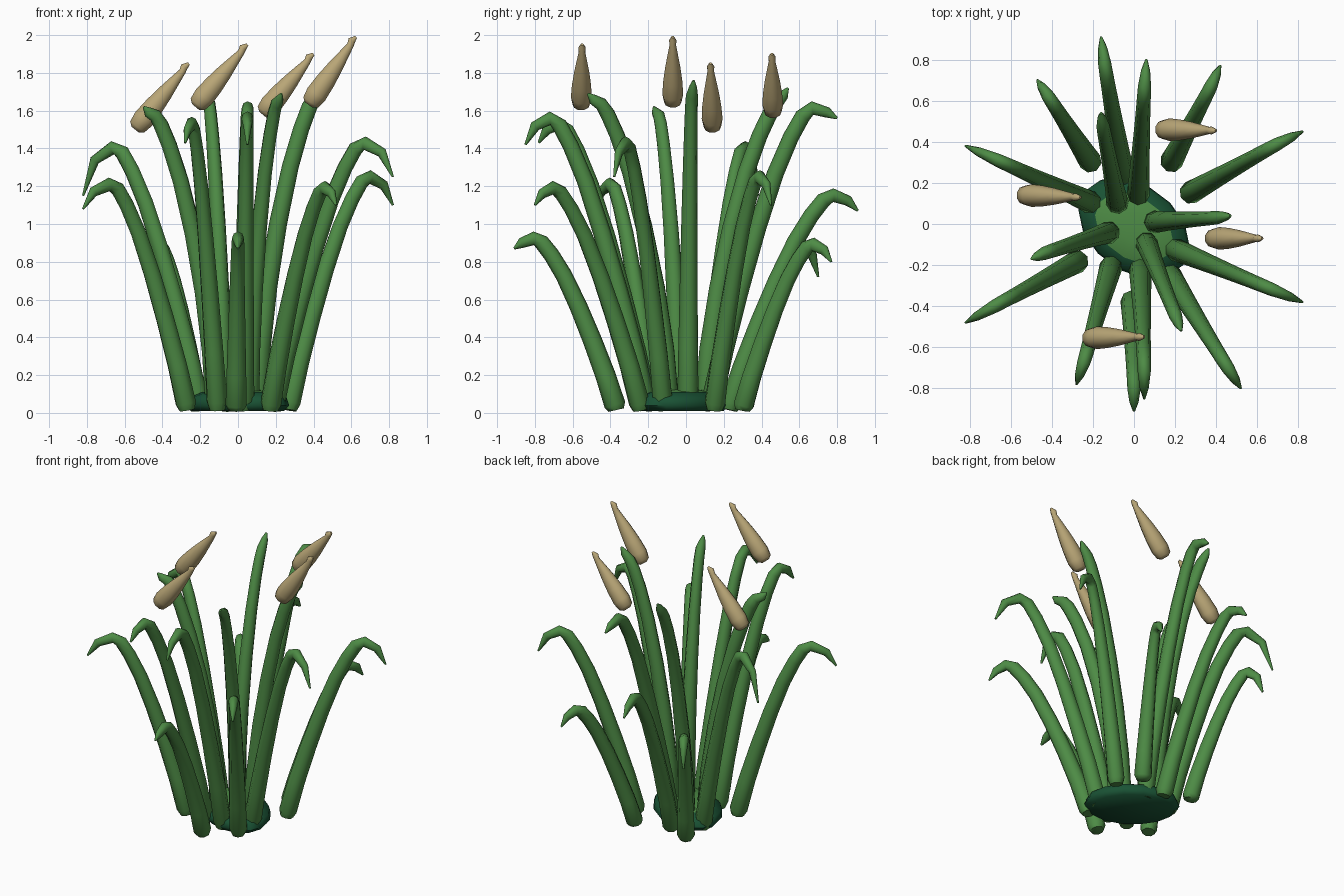
import bpy, bmesh, math
from mathutils import Vector

cube = bpy.data.objects.get("Cube")
if cube:
    bpy.data.objects.remove(cube, do_unlink=True)


def material(name, rgb):
    m = bpy.data.materials.new(name)
    m.use_nodes = True
    m.diffuse_color = (*rgb, 1)
    m.node_tree.nodes["Principled BSDF"].inputs["Base Color"].default_value = (*rgb, 1)
    return m


LEAF = material("leaf green", (0.075, 0.26, 0.06))
DARK = material("dark green", (0.01, 0.085, 0.035))
TAN = material("seed head tan", (0.49, 0.385, 0.185))


def finish(name, bm, mats, angle=62):
    bmesh.ops.recalc_face_normals(bm, faces=bm.faces)
    mesh = bpy.data.meshes.new(name)
    bm.to_mesh(mesh)
    bm.free()
    for m in mats:
        mesh.materials.append(m)
    obj = bpy.data.objects.new(name, mesh)
    bpy.context.collection.objects.link(obj)
    bpy.ops.object.select_all(action='DESELECT')
    obj.select_set(True)
    bpy.context.view_layer.objects.active = obj
    bpy.ops.object.shade_smooth_by_angle(angle=math.radians(angle))
    return obj


def tube(bm, path, sizes, side, sides):
    """Skin elliptical rings (half width, half thickness) along a path."""
    rings = []
    for i, (p, (w, h)) in enumerate(zip(path, sizes)):
        tangent = (path[min(i + 1, len(path) - 1)] - path[max(i - 1, 0)]).normalized()
        normal = side.cross(tangent).normalized()
        angles = [math.tau * k / sides for k in range(sides)]
        rings.append([bm.verts.new(p + side * w * math.cos(a) + normal * h * math.sin(a))
                      for a in angles])
    for a, b in zip(rings, rings[1:]):
        for k in range(sides):
            n = (k + 1) % sides
            bm.faces.new((a[k], a[n], b[n], b[k]))
    bm.faces.new(rings[0])
    bm.faces.new(rings[-1])


def leaf(name, base, peak, tip, lean, droop):
    base, peak, tip = Vector((*base, 0.015)), Vector(peak), Vector(tip)
    # Stem leans steadily outward, then turns quickly near the bend
    path, sizes = [], []
    for t in (0, 0.03, 0.2, 0.4, 0.6, 0.78, 0.9, 0.97):
        p = base.lerp(peak, 0.85 * t ** lean + 0.15 * t ** 8)
        p.z = base.z + (peak.z - base.z) * t
        path.append(p)
        r = 0.042 if t == 0 else 0.057
        sizes.append((r - 0.024 * t, r - 0.016 * t))
    # Rounded bend and thin pointed tip
    shoulder = peak.lerp(tip, 0.66)
    shoulder.z = peak.z + (tip.z - peak.z) * droop - 0.015
    path += [peak.lerp(shoulder, 0.2), shoulder, tip]
    sizes += [(0.032, 0.036), (0.022, 0.028), (0.006, 0.006)]
    out = tip - base
    side = Vector((-out.y, out.x, 0)).normalized()
    bm = bmesh.new()
    tube(bm, path, sizes, side, 8)
    finish(name, bm, [LEAF])


# Drooping outer leaves: base, bend, tip
outer = [
    ((-0.20, 0.10), (-0.64, 0.30, 1.42), (-0.82, 0.38, 1.15)),
    ((-0.21, 0.30), (-0.41, 0.61, 0.89), (-0.47, 0.70, 0.72)),
    ((-0.05, 0.23), (-0.14, 0.76, 1.16), (-0.16, 0.91, 1.07)),
    ((0.02, 0.13), (0.05, 0.65, 1.62), (0.06, 0.80, 1.56)),
    ((0.18, 0.30), (0.37, 0.66, 0.90), (0.42, 0.77, 0.80)),
    ((0.27, 0.15), (0.68, 0.38, 1.26), (0.82, 0.45, 1.10)),
    ((0.19, -0.12), (0.65, -0.31, 1.44), (0.82, -0.38, 1.25)),
    ((0.17, -0.24), (0.45, -0.69, 1.20), (0.52, -0.80, 1.10)),
    ((0.03, -0.21), (0.05, -0.70, 1.57), (0.05, -0.85, 1.42)),
    ((-0.01, -0.37), (0.00, -0.79, 0.93), (0.00, -0.91, 0.87)),
    ((-0.11, -0.20), (-0.24, -0.66, 1.54), (-0.28, -0.78, 1.43)),
    ((-0.27, -0.18), (-0.66, -0.39, 1.22), (-0.82, -0.48, 1.08)),
]
for i, spec in enumerate(outer):
    leaf(f"outer_leaf_{i + 1}", *spec, lean=1.15, droop=0.25)

# Upright inner leaves
inner = [
    ((-0.12, -0.04), (-0.43, -0.14, 1.57), (-0.50, -0.17, 1.62)),
    ((0.10, 0.01), (0.40, 0.03, 1.67), (0.47, 0.04, 1.76)),
    ((0.06, -0.09), (0.20, -0.44, 1.63), (0.23, -0.52, 1.69)),
    ((-0.08, 0.10), (-0.15, 0.47, 1.63), (-0.16, 0.54, 1.72)),
]
for i, spec in enumerate(inner):
    leaf(f"inner_leaf_{i + 1}", *spec, lean=1.6, droop=0.75)

# Seed heads: blunt lower end, long narrow neck, small bent tip
profile = [(0, 0.025), (0.04, 0.05), (0.16, 0.06), (0.35, 0.055), (0.55, 0.044),
           (0.75, 0.029), (0.88, 0.019), (0.95, 0.021), (1, 0.008)]
heads = [((-0.545, 0.14, 1.50), (-0.26, 0.13, 1.85)),
         ((0.375, -0.07, 1.63), (0.625, -0.07, 1.99)),
         ((-0.225, -0.555, 1.62), (0.05, -0.55, 1.95)),
         ((0.13, 0.46, 1.58), (0.40, 0.455, 1.90))]
for i, (low, high) in enumerate(heads):
    low, high = Vector(low), Vector(high)
    bm = bmesh.new()
    path = [low.lerp(high, t) for t, r in profile]
    path[-2].x -= 0.01
    tube(bm, path, [(r * 0.92, r) for t, r in profile], Vector((0, 1, 0)), 10)
    finish(f"seed_head_{i + 1}", bm, [TAN])

# Root clump: low oval mound, green on top
bm = bmesh.new()
layers = [(0.01, 0.9), (0.04, 1.0), (0.08, 0.95), (0.11, 0.7), (0.125, 0.3)]
tube(bm, [Vector((0, -0.02, z)) for z, s in layers],
     [(0.3 * s, 0.21 * s) for z, s in layers], Vector((0.8, -0.6, 0)), 14)
for f in bm.faces:
    f.material_index = 1 if f.calc_center_median().z > 0.105 else 0
finish("root_clump", bm, [DARK, LEAF])
